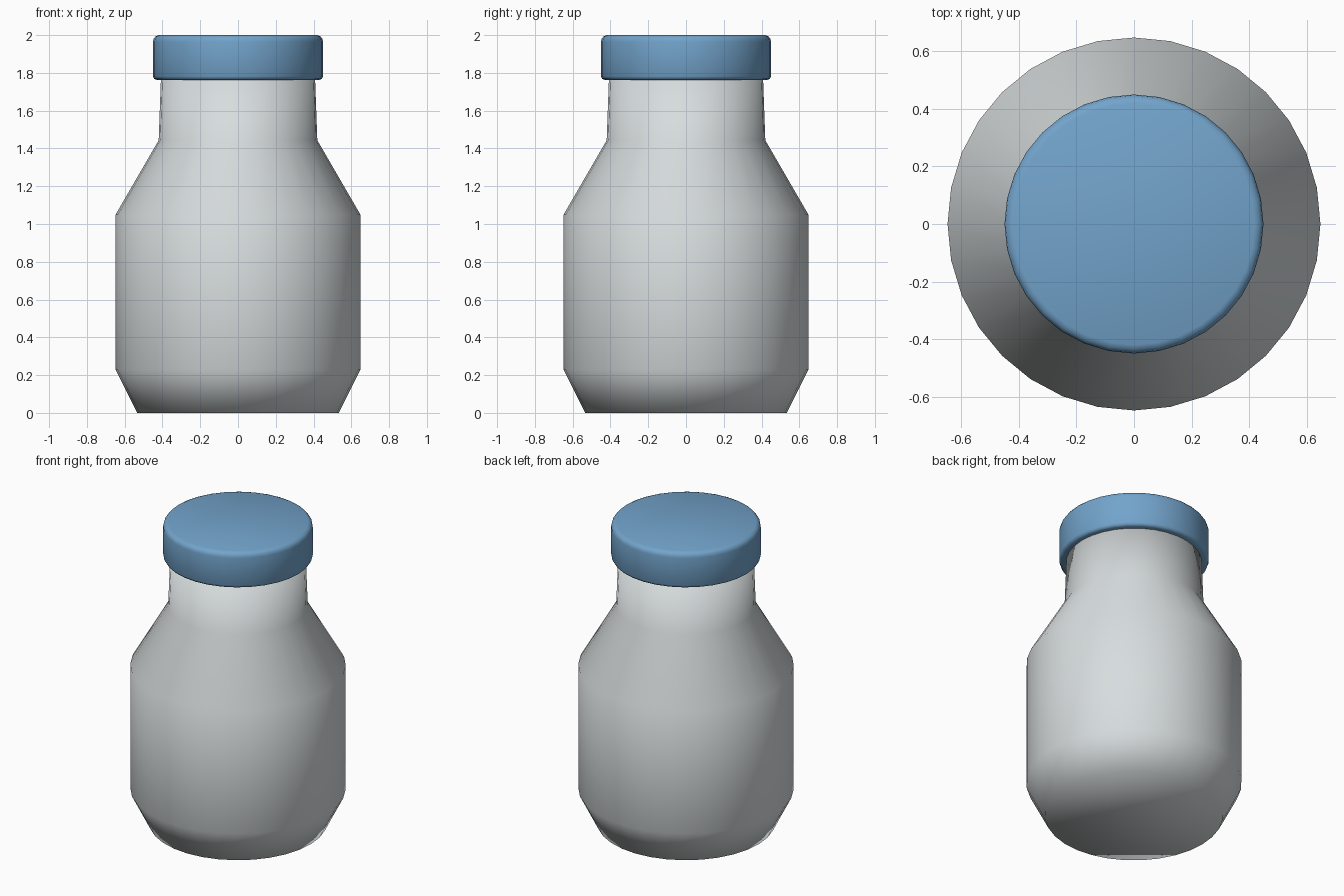
import bpy, bmesh, math

if "Cube" in bpy.data.objects:
    bpy.data.objects.remove(bpy.data.objects["Cube"])

SIDES = 32


def material(name, rgb):
    m = bpy.data.materials.new(name)
    m.diffuse_color = (*rgb, 1)
    m.use_nodes = True
    m.node_tree.nodes["Principled BSDF"].inputs["Base Color"].default_value = m.diffuse_color
    return m


def lathe(name, profile, mat):
    """Closed solid of revolution from (radius, height) points, bottom to top."""
    bm = bmesh.new()
    rings = []
    for r, z in profile:
        rings.append([bm.verts.new((r * math.cos(2 * math.pi * i / SIDES),
                                    r * math.sin(2 * math.pi * i / SIDES), z))
                      for i in range(SIDES)])
    for low, high in zip(rings, rings[1:]):
        for i in range(SIDES):
            j = (i + 1) % SIDES
            bm.faces.new((low[i], low[j], high[j], high[i]))
    bm.faces.new(rings[0][::-1])
    bm.faces.new(rings[-1])
    for f in bm.faces:
        f.smooth = True
    mesh = bpy.data.meshes.new(name)
    bm.to_mesh(mesh)
    bm.free()
    mesh.materials.append(mat)
    obj = bpy.data.objects.new(name, mesh)
    bpy.context.collection.objects.link(obj)
    return obj


glass = material("pale grey", (0.68, 0.72, 0.73))
blue = material("lid blue", (0.17, 0.37, 0.60))

# Bottle with chamfered foot, straight body, sloped shoulder and neck
lathe("bottle", [(0.534, 0), (0.648, 0.228), (0.648, 1.05),
                 (0.42, 1.443), (0.407, 1.80)], glass)

# Screw lid with rounded rims
lathe("lid", [(0.43, 1.763), (0.443, 1.768), (0.45, 1.782), (0.45, 1.965),
              (0.447, 1.98), (0.437, 1.993), (0.42, 2.0)], blue)
